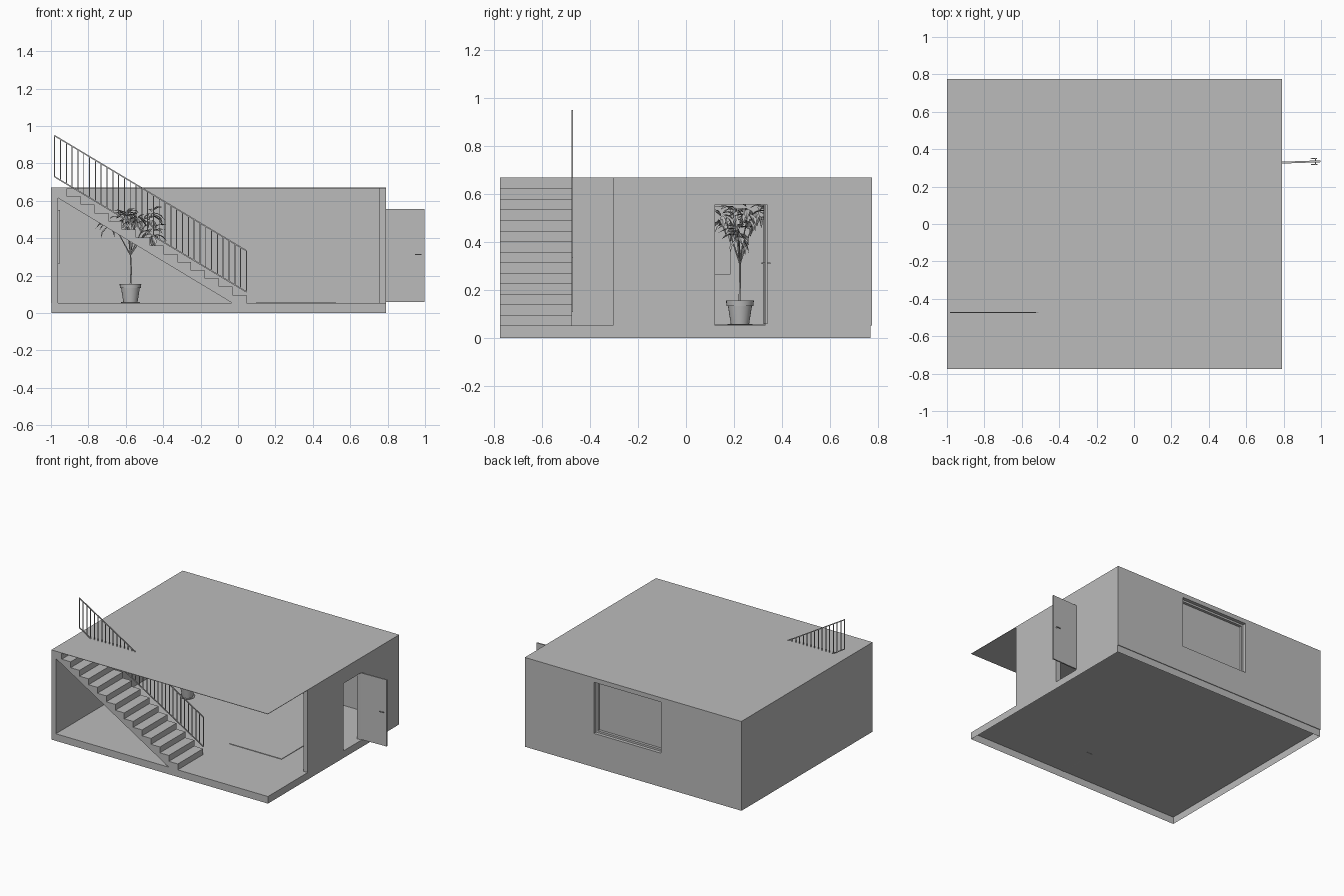
import bpy, bmesh, math, random
from mathutils import Vector, Matrix

random.seed(4)
cube = bpy.data.objects.get("Cube")
if cube:
    bpy.data.objects.remove(cube, do_unlink=True)

grey = bpy.data.materials.new("plain_grey")
grey.use_nodes = True
grey.diffuse_color = (0.5, 0.5, 0.5, 1)
grey.node_tree.nodes["Principled BSDF"].inputs["Base Color"].default_value = (0.5, 0.5, 0.5, 1)


def finish(name, bm, smooth=False):
    mesh = bpy.data.meshes.new(name)
    bm.to_mesh(mesh)
    bm.free()
    mesh.materials.append(grey)
    if smooth:
        mesh.polygons.foreach_set("use_smooth", [True] * len(mesh.polygons))
        mesh.set_sharp_from_angle(angle=math.radians(35))
    obj = bpy.data.objects.new(name, mesh)
    bpy.context.collection.objects.link(obj)
    return obj


def add_box(bm, lo, hi):
    lo, hi = Vector(lo), Vector(hi)
    m = Matrix.Translation((lo + hi) / 2) @ Matrix.Diagonal((*(hi - lo), 1))
    return bmesh.ops.create_cube(bm, size=1, matrix=m)["verts"]


def box(name, lo, hi):
    bm = bmesh.new()
    add_box(bm, lo, hi)
    return finish(name, bm)


def cut(obj, lo, hi):
    cutter = box("cutter", lo, hi)
    cutter.hide_render = True
    mod = obj.modifiers.new("opening", "BOOLEAN")
    mod.operation = "DIFFERENCE"
    mod.object = cutter
    bpy.context.view_layer.objects.active = obj
    bpy.ops.object.modifier_apply(modifier=mod.name)
    bpy.data.objects.remove(cutter, do_unlink=True)


def extrude_profile(name, points, y0, y1):
    bm = bmesh.new()
    face = bm.faces.new([bm.verts.new((x, y0, z)) for x, z in points])
    new = bmesh.ops.extrude_face_region(bm, geom=[face])["geom"]
    bmesh.ops.translate(bm, vec=(0, y1 - y0, 0),
                        verts=[v for v in new if isinstance(v, bmesh.types.BMVert)])
    bmesh.ops.recalc_face_normals(bm, faces=bm.faces)
    return finish(name, bm)


L, R, F, B = -1.0, 0.79, -0.775, 0.775
FLOOR, TOP, WALL = 0.053, 0.67, 0.037

# Floor: a slab open underneath
bm = bmesh.new()
add_box(bm, (L + 0.002, F, 0), (R, B - 0.005, FLOOR))
bottom = [f for f in bm.faces if f.normal.z < -0.5]
bmesh.ops.delete(bm, geom=bottom, context="FACES_ONLY")
finish("floor", bm)

# Roof and walls, with the front and the front corner left open
box("roof", (L, F, TOP - 0.003), (R, B, TOP))
box("side_wall", (L, F, FLOOR), (L + WALL, B, TOP - 0.003))
door_wall = box("door_wall", (R - WALL, -0.305, FLOOR), (R, B, TOP - 0.003))
cut(door_wall, (R - 0.1, 0.12, FLOOR - 0.02), (R + 0.1, 0.33, 0.557))
back_wall = box("back_wall", (L + WALL, B - 0.06, FLOOR), (R - WALL, B, TOP - 0.003))

# Recessed window with a stepped frame
WX0, WX1, WZ0, WZ1 = -0.337, 0.218, 0.255, 0.637
cut(back_wall, (WX0, B - 0.025, WZ0), (WX1, B + 0.1, WZ1))
cut(back_wall, (WX0 + 0.014, B - 0.045, WZ0 + 0.014), (WX1 - 0.014, B + 0.1, WZ1 - 0.014))

# Stairs: stepped top and sloping underside
STEPS, X0, RUN = 14, 0.045, 0.0738
RISE = (TOP - 0.003 - FLOOR) / STEPS
outline = [(-0.027, FLOOR - 0.002), (X0, FLOOR)]
for i in range(STEPS):
    x, z = X0 - i * RUN, FLOOR + (i + 1) * RISE
    outline.append((x, z))
    outline.append((x - RUN if i < STEPS - 1 else L + WALL, z))
outline.append((L + WALL, 0.615))
extrude_profile("stairs", outline, F, -0.475)

# Railing: two sloping rails joined by balusters
RX0, RX1, RY = -0.98, 0.045, -0.474
SLOPE = -0.6


def rail_z(x, base):
    return base + (x - RX0) * SLOPE


for name, base in (("handrail", 0.952), ("lower_rail", 0.732)):
    a, b = rail_z(RX0, base), rail_z(RX1, base)
    extrude_profile(name, [(RX0, a - 0.008), (RX1, b - 0.008), (RX1, b), (RX0, a)],
                    RY - 0.003, RY + 0.003)
bm = bmesh.new()
BARS = 33
for i in range(BARS + 1):
    x = RX0 + (RX1 - RX0) * i / BARS
    add_box(bm, (x - 0.0025, RY - 0.0025, rail_z(x, 0.728)),
            (x + 0.0025, RY + 0.0025, rail_z(x, 0.948)))
finish("balusters", bm)

# Open door with a lever handle on each side
bm = bmesh.new()
add_box(bm, (0, -0.005, 0), (0.208, 0.005, 0.497))
add_box(bm, (0.178, -0.018, 0.25), (0.184, 0.018, 0.256))
for s in (-1, 1):
    add_box(bm, (0.155, s * 0.016 - 0.002, 0.25), (0.19, s * 0.016 + 0.002, 0.256))
door = finish("door", bm)
door.location = (R, 0.328, 0.06)
door.rotation_euler.z = math.radians(2)

# Rug and wall picture
box("rug", (0.095, -0.235, FLOOR), (0.525, 0.41, FLOOR + 0.004))
picture = box("picture_frame", (L + WALL, -0.185, 0.265), (L + WALL + 0.012, 0.185, 0.55))
cut(picture, (L + WALL + 0.006, -0.175, 0.275), (0, 0.175, 0.54))

# Plant pot and saucer
PX, PY = -0.575, 0.225


def lathe(name, profile):
    bm = bmesh.new()
    verts = [bm.verts.new((r, 0, z)) for r, z in profile]
    edges = [bm.edges.new(p) for p in zip(verts, verts[1:])]
    bmesh.ops.spin(bm, geom=verts + edges, axis=(0, 0, 1), cent=(0, 0, 0),
                   angle=math.tau, steps=24)
    bmesh.ops.remove_doubles(bm, verts=bm.verts, dist=0.0001)
    bmesh.ops.recalc_face_normals(bm, faces=bm.faces)
    obj = finish(name, bm, True)
    obj.location = (PX, PY, FLOOR)


lathe("saucer", [(0, 0), (0.048, 0), (0.053, 0.007), (0.049, 0.007), (0.046, 0.003), (0, 0.003)])
lathe("pot", [(0, 0.004), (0.038, 0.004), (0.05, 0.08), (0.056, 0.082), (0.058, 0.103),
              (0.051, 0.103), (0.049, 0.088), (0, 0.088)])

# Trunk and branches
curve = bpy.data.curves.new("trunk", "CURVE")
curve.dimensions = "3D"
curve.bevel_depth = 0.005
curve.bevel_resolution = 1
curve.use_fill_caps = True
curve.materials.append(grey)
fork = Vector((PX, PY, 0.31))
tips = [Vector(t) for t in ((-0.69, 0.2, 0.49), (-0.59, 0.21, 0.54), (-0.46, 0.26, 0.53),
                            (-0.46, 0.22, 0.45), (-0.6, 0.3, 0.52), (-0.54, 0.15, 0.51))]
paths = [[(Vector((PX, PY, 0.14)), 1.1), (Vector((PX + 0.004, PY, 0.23)), 0.9), (fork, 0.8)]]
for tip in tips:
    elbow = fork.lerp(tip, 0.5) + Vector((0, 0, 0.015))
    paths.append([(fork, 0.7), (elbow, 0.55), (tip, 0.3)])
for path in paths:
    spline = curve.splines.new("POLY")
    spline.points.add(len(path) - 1)
    for point, (co, radius) in zip(spline.points, path):
        point.co = (*co, 1)
        point.radius = radius
bpy.context.collection.objects.link(bpy.data.objects.new("trunk", curve))

# Leaves: pointed, folded along the middle and drooping from each branch tip
bm = bmesh.new()
for tip in tips:
    for i in range(15):
        turn = Matrix.Rotation(i * 2.4 + random.uniform(-0.3, 0.3), 4, "Z")
        droop = Matrix.Rotation(random.uniform(-0.5, 1.2), 4, "Y")
        size = random.uniform(0.06, 0.09)
        offset = Vector((0, 0, random.uniform(-0.03, 0.015)))
        m = Matrix.Translation(tip + offset) @ turn @ droop @ Matrix.Scale(size, 4)
        mid = [bm.verts.new(m @ Vector(p)) for p in ((0.1, 0, 0), (0.55, 0, 0.04), (1, 0, -0.12))]
        for s in (-1, 1):
            edge = [bm.verts.new(m @ Vector((x, s * w, 0.07))) for x, w in ((0.35, 0.13), (0.65, 0.15))]
            bm.faces.new((mid[0], mid[1], edge[1], edge[0])[::s])
            bm.faces.new((mid[1], mid[2], edge[1])[::s])
for v in bm.verts:
    v.co.z = min(v.co.z, 0.6)
finish("leaves", bm)
